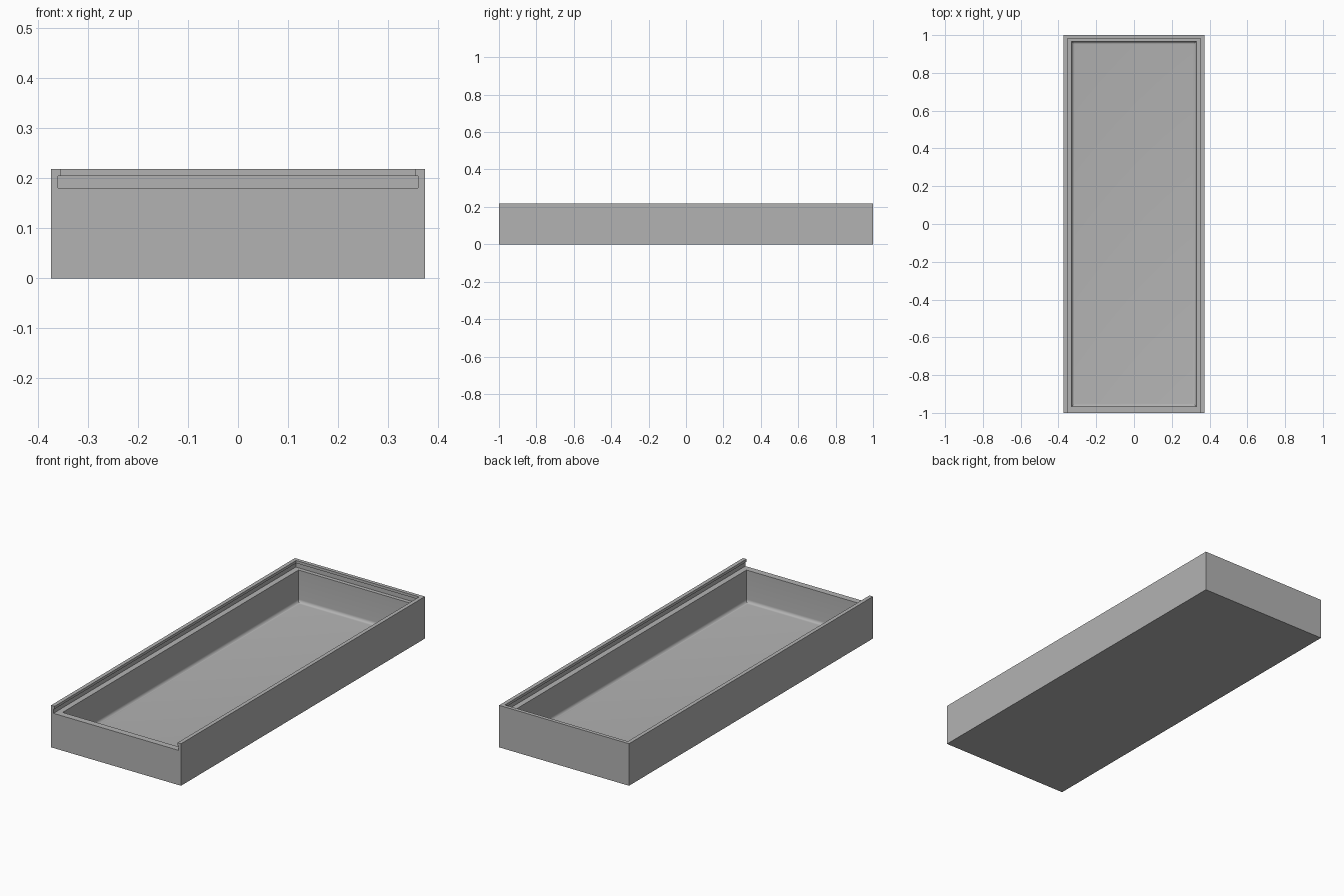
import bpy, bmesh, math

if "Cube" in bpy.data.objects:
    bpy.data.objects.remove(bpy.data.objects["Cube"])

grey = bpy.data.materials.new("mid grey")
grey.diffuse_color = (0.45, 0.45, 0.45, 1)
grey.use_nodes = True
grey.node_tree.nodes["Principled BSDF"].inputs["Base Color"].default_value = grey.diffuse_color


def block(name, x, y0, y1, z0, z1, fillet=0):
    """Box symmetric in x, optionally with rounded bottom edges."""
    bm = bmesh.new()
    bmesh.ops.create_cube(bm, size=1)
    for v in bm.verts:
        v.co = (v.co.x * 2 * x,
                y0 + (v.co.y + 0.5) * (y1 - y0),
                z0 + (v.co.z + 0.5) * (z1 - z0))
    if fillet:
        bottom = [e for e in bm.edges
                  if all(abs(v.co.z - z0) < 1e-5 for v in e.verts)]
        bmesh.ops.bevel(bm, geom=bottom, offset=fillet, segments=6,
                        profile=0.5, affect='EDGES')
    bmesh.ops.recalc_face_normals(bm, faces=bm.faces)
    mesh = bpy.data.meshes.new(name)
    bm.to_mesh(mesh)
    bm.free()
    mesh.materials.append(grey)
    obj = bpy.data.objects.new(name, mesh)
    bpy.context.collection.objects.link(obj)
    return obj


# Outer tray
tray = block("sliding_lid_tray", 0.373, -1, 1, 0, 0.218)

# Hollow interior, lid groove under the lip, and the lid opening at the front
cutters = [
    block("interior_cutter", 0.33, -0.967, 0.967, 0.0135, 0.19, 0.016),
    block("groove_cutter", 0.359, -1.1, 0.987, 0.18, 0.204),
    block("opening_cutter", 0.353, -1.1, 0.981, 0.195, 0.3),
]
bpy.context.view_layer.objects.active = tray
for cutter in cutters:
    cutter.hide_render = True
    mod = tray.modifiers.new(cutter.name, 'BOOLEAN')
    mod.operation = 'DIFFERENCE'
    mod.solver = 'EXACT'
    mod.object = cutter
    bpy.ops.object.modifier_apply(modifier=mod.name)
for cutter in cutters:
    bpy.data.objects.remove(cutter)

# Smooth the floor fillet, keep all other edges sharp
tray.select_set(True)
bpy.ops.object.shade_smooth_by_angle(angle=math.radians(30))
